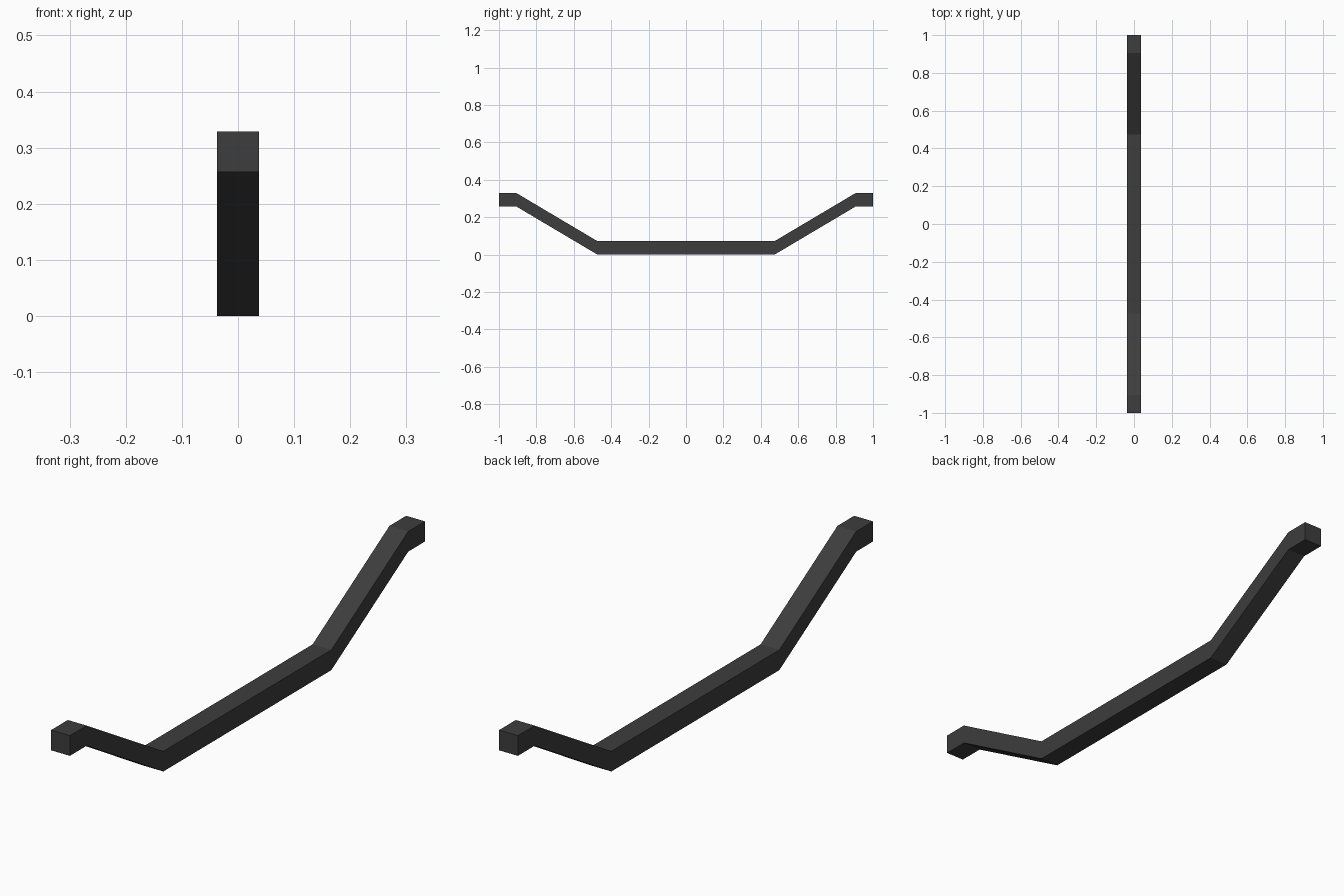
import bpy
import bmesh

cube = bpy.data.objects.get("Cube")
if cube:
    bpy.data.objects.remove(cube, do_unlink=True)

# Dark matt finish
colour = (0.047, 0.047, 0.047, 1.0)
mat = bpy.data.materials.new("charcoal")
mat.use_nodes = True
mat.diffuse_color = colour
bsdf = mat.node_tree.nodes["Principled BSDF"]
bsdf.inputs["Base Color"].default_value = colour
bsdf.inputs["Roughness"].default_value = 0.8

HALF_WIDTH = 0.037
THICKNESS = 0.072

# Underside path of the bent bar as (y, z), mirrored front to back
half_path = [(0.473, 0.0), (0.906, 0.257), (1.0, 0.257)]
path = [(-y, z) for y, z in reversed(half_path)] + half_path

# Square section at each bend, bridged along the path
bm = bmesh.new()
rings = []
for y, z in path:
    corners = [(-HALF_WIDTH, z), (HALF_WIDTH, z),
               (HALF_WIDTH, z + THICKNESS), (-HALF_WIDTH, z + THICKNESS)]
    rings.append([bm.verts.new((x, y, h)) for x, h in corners])
for a, b in zip(rings, rings[1:]):
    for i in range(4):
        j = (i + 1) % 4
        bm.faces.new((a[i], a[j], b[j], b[i]))
bm.faces.new(rings[0])
bm.faces.new(rings[-1])
bmesh.ops.recalc_face_normals(bm, faces=bm.faces)

mesh = bpy.data.meshes.new("bent_bar")
bm.to_mesh(mesh)
bm.free()
mesh.materials.append(mat)
bar = bpy.data.objects.new("bent_bar", mesh)
bpy.context.collection.objects.link(bar)
